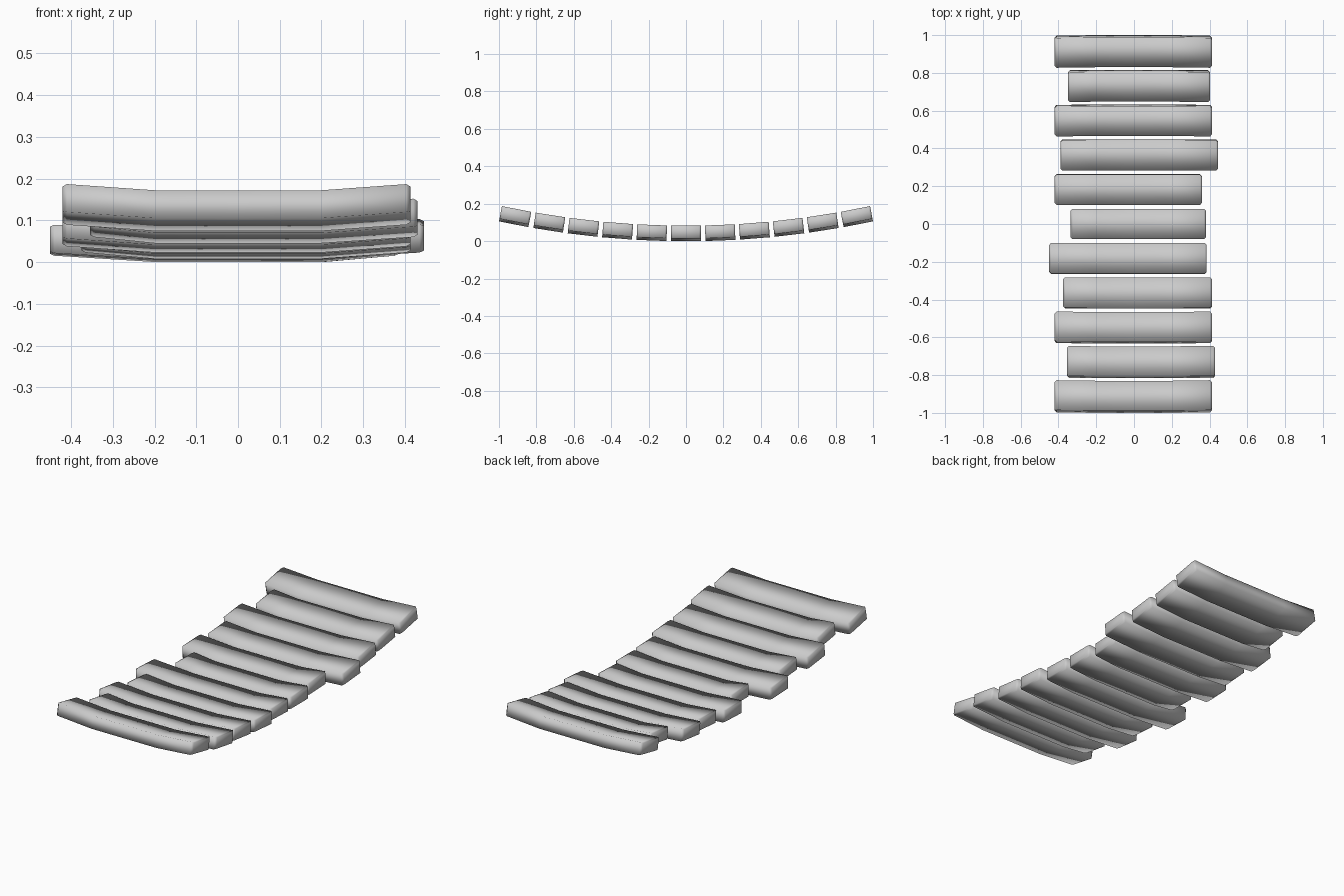
import bpy, bmesh
from math import atan
from mathutils import Matrix, Vector

cube = bpy.data.objects.get("Cube")
if cube:
    bpy.data.objects.remove(cube)

# Single plain grey
grey = bpy.data.materials.new("plain grey")
grey.use_nodes = True
colour = (0.6, 0.6, 0.6, 1)
grey.diffuse_color = colour
grey.node_tree.nodes["Principled BSDF"].inputs["Base Color"].default_value = colour

SPACING, WIDTH, THICK = 0.183, 0.16, 0.068
SAG, BEND, RISE, CHAMFER = 0.107, 0.2, 0.015, 0.01


def plank(name, left, right, y):
    """Bent board with upturned, slightly chamfered ends, tilted along the sag."""
    bm = bmesh.new()
    # x position, lift and shrink of each cross-section
    sections = [(left, RISE, CHAMFER), (left + CHAMFER, RISE, 0),
                (-BEND, 0, 0), (0, 0, 0), (BEND, 0, 0),
                (right - CHAMFER, RISE, 0), (right, RISE, CHAMFER)]
    rings = []
    for x, lift, shrink in sections:
        w, t = WIDTH / 2 - shrink, THICK / 2 - shrink * 0.4
        rings.append([bm.verts.new((x, sy * w, lift + sz * t))
                      for sy, sz in ((-1, -1), (1, -1), (1, 1), (-1, 1))])
    for a, b in zip(rings, rings[1:]):
        for i in range(4):
            j = (i + 1) % 4
            bm.faces.new((a[i], a[j], b[j], b[i]))
    bm.faces.new(rings[0])
    bm.faces.new(rings[-1])
    bmesh.ops.recalc_face_normals(bm, faces=bm.faces)
    for f in bm.faces:
        f.smooth = True
    # Follow the sagging curve
    tilt = Matrix.Rotation(atan(2 * SAG * y), 4, "X")
    place = Matrix.Translation(Vector((0, y, THICK / 2 + SAG * y * y)))
    bmesh.ops.transform(bm, matrix=place @ tilt, verts=bm.verts)
    mesh = bpy.data.meshes.new(name)
    bm.to_mesh(mesh)
    bm.free()
    mesh.materials.append(grey)
    bpy.context.collection.objects.link(bpy.data.objects.new(name, mesh))


# Uneven plank ends, front to back
ends = [(-0.42, 0.413), (-0.355, 0.43), (-0.42, 0.413), (-0.375, 0.413),
        (-0.45, 0.385), (-0.335, 0.38), (-0.42, 0.36), (-0.39, 0.445),
        (-0.42, 0.413), (-0.35, 0.403), (-0.42, 0.413)]
for i, (left, right) in enumerate(ends):
    plank(f"bridge_plank_{i + 1}", left, right, (i - len(ends) // 2) * SPACING)
